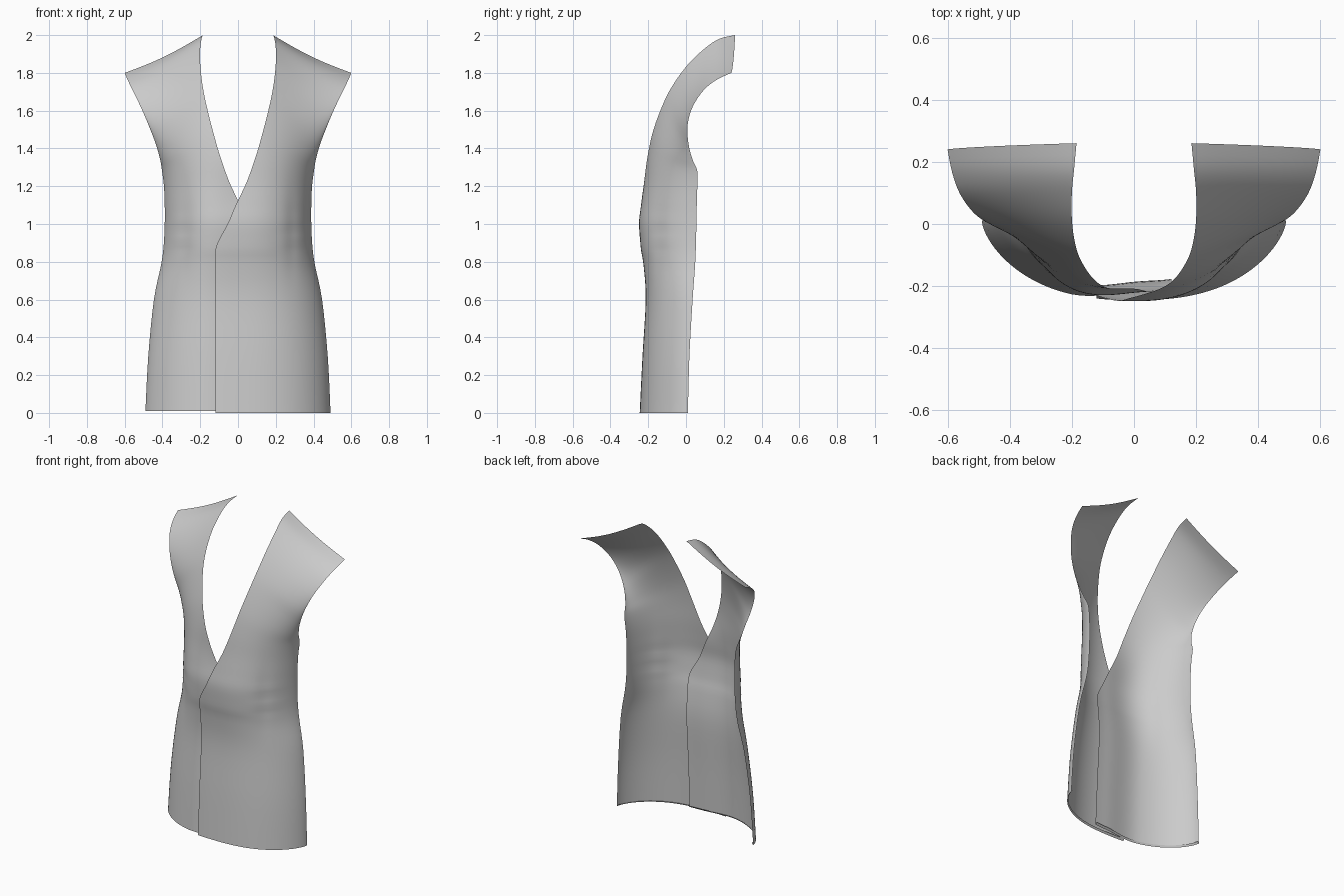
import bpy, math

if "Cube" in bpy.data.objects:
    bpy.data.objects.remove(bpy.data.objects["Cube"])

# Panel rows from hem to shoulder: inner edge x, y, z then outer edge x, y, z
ROWS = [
    (-.12, -.24, 0.0, .49, .01, 0.0),
    (-.12, -.225, .30, .475, .018, .30),
    (-.12, -.207, .60, .445, .035, .60),
    (-.12, -.216, .78, .408, .048, .78),
    (-.116, -.231, .88, .394, .052, .88),
    (-.055, -.247, 1.0, .388, .055, 1.0),
    (-.012, -.238, 1.1, .388, .057, 1.1),
    (.045, -.222, 1.22, .392, .060, 1.2),
    (.095, -.203, 1.36, .402, .060, 1.28),
    (.135, -.172, 1.50, .412, .035, 1.34),
    (.172, -.115, 1.65, .434, .014, 1.42),
    (.19, -.06, 1.75, .472, .008, 1.52),
    (.20, .015, 1.85, .515, .035, 1.62),
    (.20, .10, 1.93, .559, .095, 1.71),
    (.193, .175, 1.98, .585, .165, 1.765),
    (.185, .26, 2.0, .60, .24, 1.80),
]
SUB, COLS = 4, 32


def smoothstep(a, b, v):
    v = min(1, max(0, (v - a) / (b - a)))
    return v * v * (3 - 2 * v)


def spline(p0, p1, p2, p3, t):
    """Catmull-Rom between two rows."""
    return [.5 * (2 * b + (c - a) * t + (2 * a - 5 * b + 4 * c - d) * t * t
                  + (3 * b - a - 3 * c + d) * t ** 3)
            for a, b, c, d in zip(p0, p1, p2, p3)]


def bulge(t):
    """Rounded body section: flat in front, turning back at the side."""
    return 1 - max(0, 1 - abs(t) ** 2.5) ** .66


def dense_rows():
    out, n = [], len(ROWS)
    for i in range(n - 1):
        q = [ROWS[min(n - 1, max(0, j))] for j in range(i - 1, i + 3)]
        out += [spline(*q, k / SUB) for k in range(SUB)]
    return out + [list(ROWS[-1])]


def front_panel(name, side, under, lift):
    verts, faces = [], []
    for r, (xi, yi, zi, xo, yo, zo) in enumerate(dense_rows()):
        line, hem = [], []
        fi = bulge(xi / xo)
        top = smoothstep(1.6, 2.0, zi)
        for k in range(COLS + 1):
            s = 1 - (1 - k / COLS) ** 1.6
            x = xi + (xo - xi) * s
            f = (bulge(x / xo) - fi) / (1 - fi)
            f += (s - f) * top * .5
            y = yi + (yo - yi) * f
            z = zi + (zo - zi) * s - .015 * top * math.sin(math.pi * s)
            # the covered panel sits slightly deeper around the overlap
            y += under * (1 - smoothstep(-.05, .22, x)) * (1 - smoothstep(1.1, 1.4, z))
            # waist dart and soft creases
            dart = math.exp(-((x - .285) / .03) ** 2 - ((z - .95) / .2) ** 2)
            y += .006 * dart
            crease = math.exp(-((x - .30) / .07) ** 2 - ((z - .93) / .1) ** 2)
            y += .003 * crease * math.sin(z * 60)
            z += lift * (1 - smoothstep(0, .3, z))
            line.append((side * x, y, z))
            hem.append((side * x * .98, y + .012 * (1 - s), z + .012))
        if r == 0:  # hem turned to the inside
            verts += hem
        verts += line
    w = COLS + 1
    for r in range(len(verts) // w - 1):
        for k in range(COLS):
            a = r * w + k
            q = (a, a + 1, a + w + 1, a + w)
            faces.append(q if side > 0 else q[::-1])
    me = bpy.data.meshes.new(name)
    me.from_pydata(verts, [], faces)
    me.polygons.foreach_set("use_smooth", [True] * len(faces))
    for e in me.edges:  # crisp fold along the hem
        e.use_edge_sharp = all(w <= v < 2 * w for v in e.vertices)
    ob = bpy.data.objects.new(name, me)
    bpy.context.collection.objects.link(ob)
    return ob


# Overlapping left and right garment fronts
front_panel("outer_front_panel", 1, 0, 0)
front_panel("inner_front_panel", -1, .03, .01)
